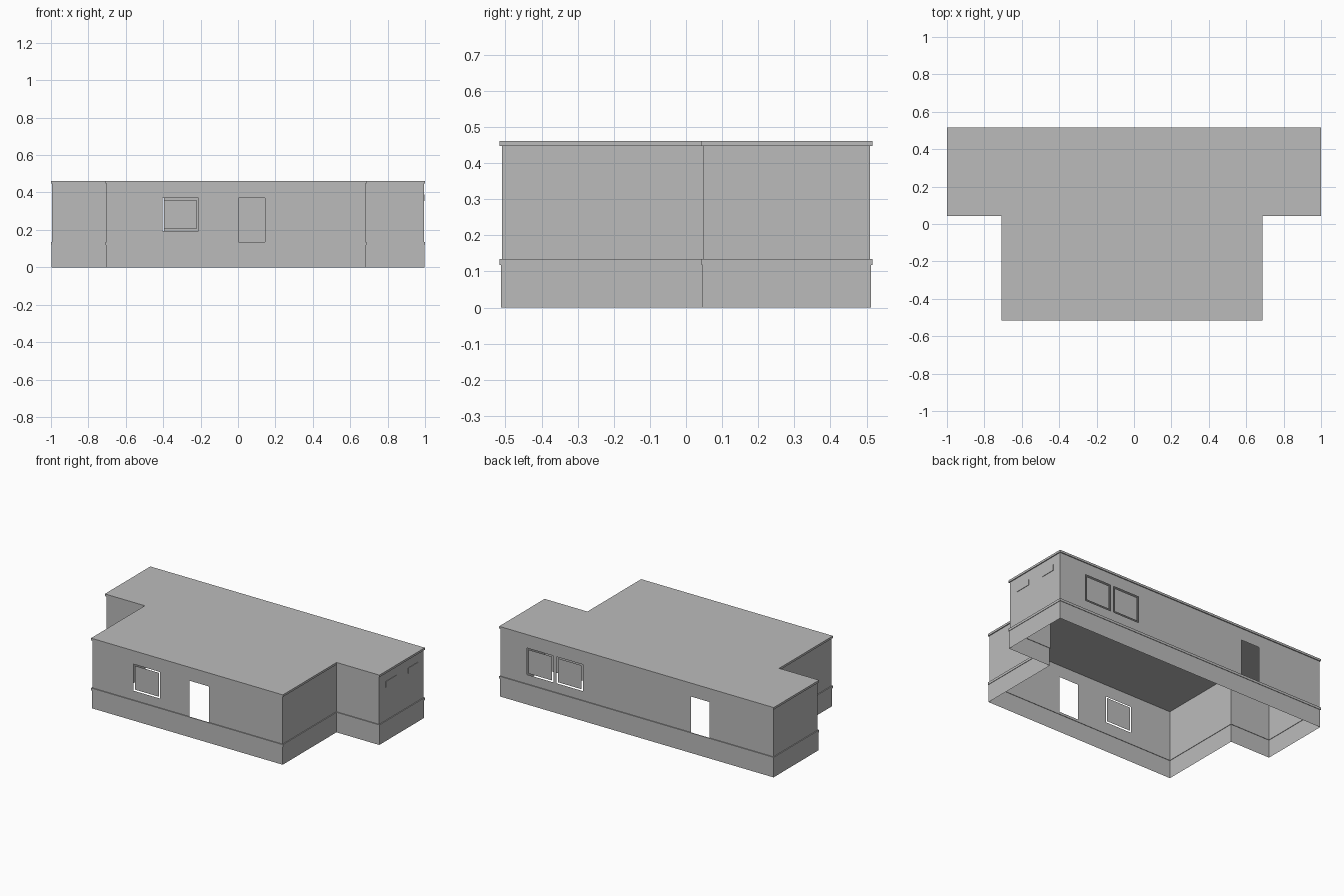
import bpy
import bmesh

cube = bpy.data.objects.get("Cube")
if cube:
    bpy.data.objects.remove(cube, do_unlink=True)

GREY = (0.5, 0.5, 0.5, 1.0)
grey = bpy.data.materials.new("plain grey")
grey.use_nodes = True
grey.diffuse_color = GREY
grey.node_tree.nodes["Principled BSDF"].inputs["Base Color"].default_value = GREY

LOWER, SILL, HEAD, TOP = 0.118, 0.134, 0.448, 0.462


def outline(inset):
    """Counter-clockwise T-shaped footprint, drawn in by inset."""
    i = inset
    left, right, front, back, step = -1 + i, 1 - i, -0.516 + i, 0.516 - i, 0.043 + i
    return [(-0.709 + i, front), (0.688 - i, front), (0.688 - i, step), (right, step),
            (right, back), (left, back), (left, step), (-0.709 + i, step)]


def finish(name, bm):
    bmesh.ops.remove_doubles(bm, verts=bm.verts, dist=0.00005)
    mesh = bpy.data.meshes.new(name)
    bm.to_mesh(mesh)
    bm.free()
    mesh.materials.append(grey)
    obj = bpy.data.objects.new(name, mesh)
    bpy.context.collection.objects.link(obj)
    return obj


def add_face(bm, points):
    return bm.faces.new([bm.verts.new(p) for p in points])


def add_wall(bm, a, b, z0, z1, holes=()):
    """Flat wall from a to b; holes are (x0, x1, z0, z1) on walls along x."""
    ts, zs = {0.0, 1.0}, {z0, z1}
    spans = []
    for x0, x1, h0, h1 in holes:
        t0, t1 = sorted((x - a[0]) / (b[0] - a[0]) for x in (x0, x1))
        spans.append((t0, t1, h0, h1))
        ts |= {t0, t1}
        zs |= {h0, h1}
    ts, zs = sorted(ts), sorted(zs)

    def at(t, z):
        return (a[0] + t * (b[0] - a[0]), a[1] + t * (b[1] - a[1]), z)

    for t0, t1 in zip(ts, ts[1:]):
        for h0, h1 in zip(zs, zs[1:]):
            t, z = (t0 + t1) / 2, (h0 + h1) / 2
            if not any(s[0] < t < s[1] and s[2] < z < s[3] for s in spans):
                add_face(bm, [at(t0, h0), at(t1, h0), at(t1, h1), at(t0, h1)])


def walls(name, inset, z0, z1, openings=None):
    bm = bmesh.new()
    pts = outline(inset)
    for k, a in enumerate(pts):
        add_wall(bm, a, pts[(k + 1) % len(pts)], z0, z1, (openings or {}).get(k, ()))
    return finish(name, bm)


# Openings: (x0, x1, z0, z1), keyed by wall (0 is the front, 4 the back)
windows = {0: [(-0.404, -0.212, 0.195, 0.37)],
           4: [(0.61, 0.80, 0.195, 0.37), (0.395, 0.585, 0.195, 0.37)]}
doors = {0: [(0.003, 0.145, SILL, 0.37)], 4: [(-0.53, -0.395, SILL, 0.37)]}
openings = {k: windows[k] + doors[k] for k in windows}

# Walls, open below
walls("lower_walls", 0.003, 0, LOWER)
walls("upper_walls", 0.006, LOWER, HEAD, openings)

# Projecting band around the building
bm = bmesh.new()
outer, inner = outline(0), outline(0.006)
for k in range(len(outer)):
    n = (k + 1) % len(outer)
    add_wall(bm, outer[k], outer[n], LOWER, SILL)
    add_face(bm, [(*outer[k], SILL), (*outer[n], SILL), (*inner[n], SILL), (*inner[k], SILL)])
    add_face(bm, [(*inner[k], LOWER), (*inner[n], LOWER), (*outer[n], LOWER), (*outer[k], LOWER)])
finish("wall_band", bm)

# Flat roof slab
bm = bmesh.new()
slab = add_face(bm, [(*p, HEAD) for p in outline(0)])
ret = bmesh.ops.extrude_face_region(bm, geom=[slab], use_keep_orig=True)
top = [v for v in ret["geom"] if isinstance(v, bmesh.types.BMVert)]
bmesh.ops.translate(bm, verts=top, vec=(0, 0, TOP - HEAD))
bmesh.ops.recalc_face_normals(bm, faces=bm.faces)
finish("roof", bm)

# Window panes with a narrow gap all round
GAP = 0.009
for k, name in ((0, "front_window"), (4, "back_window")):
    pts = outline(0.008)
    y = pts[k][1]
    for j, (x0, x1, z0, z1) in enumerate(windows[k]):
        bm = bmesh.new()
        ends = [(x0 + GAP, y), (x1 - GAP, y)]
        add_wall(bm, *(ends if k == 0 else ends[::-1]), z0 + GAP, z1 - GAP)
        finish(f"{name}_pane_{j + 1}", bm)

# Shallow vents on the left end wall
for j, (y0, y1) in enumerate(((0.115, 0.225), (0.35, 0.45))):
    bm = bmesh.new()
    bmesh.ops.create_cube(bm, size=1)
    bmesh.ops.scale(bm, verts=bm.verts, vec=(0.005, y1 - y0, 0.037))
    bmesh.ops.translate(bm, verts=bm.verts, vec=(0.9945, (y0 + y1) / 2, 0.372))
    finish(f"end_vent_{j + 1}", bm)
